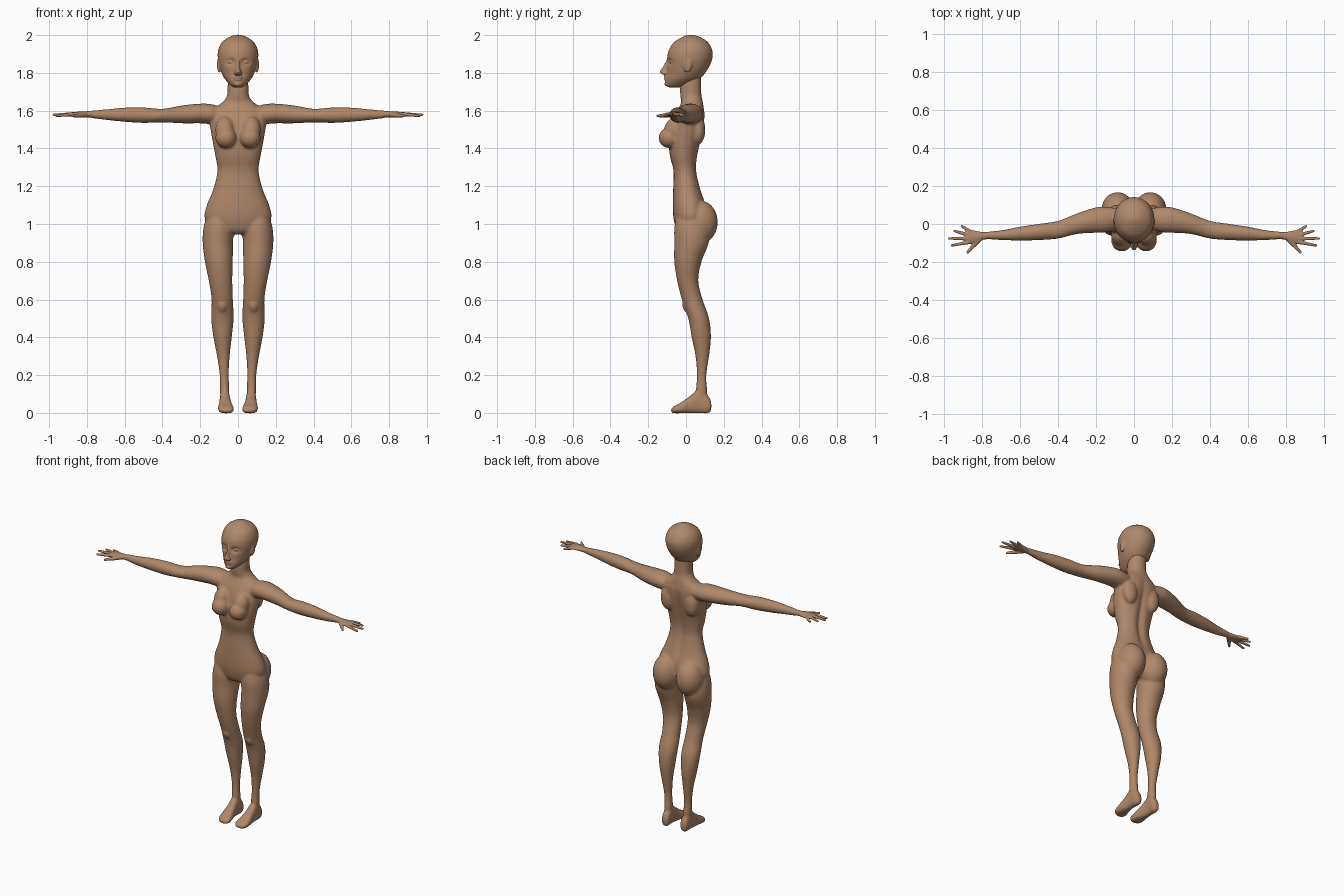
import bpy, bmesh, math
from mathutils import Matrix, Vector

cube = bpy.data.objects.get("Cube")
if cube:
    bpy.data.objects.remove(cube)

skin = bpy.data.materials.new("tan skin")
skin.use_nodes = True
skin.diffuse_color = (0.43, 0.245, 0.14, 1)
bsdf = skin.node_tree.nodes["Principled BSDF"]
bsdf.inputs["Base Color"].default_value = skin.diffuse_color
bsdf.inputs["Roughness"].default_value = 0.6


def spline(rows, steps=6):
    """Smoothly interpolate every column of a station table."""
    out = []
    last = len(rows) - 1
    for i in range(last):
        p0, p1, p2, p3 = (rows[min(max(i + k, 0), last)] for k in (-1, 0, 1, 2))
        for j in range(steps):
            t = j / steps
            out.append([0.5 * (2 * b + (c - a) * t + (2 * a - 5 * b + 4 * c - d) * t * t
                               + (3 * b - a - 3 * c + d) * t ** 3)
                        for a, b, c, d in zip(p0, p1, p2, p3)])
    return out + [list(rows[-1])]


def loft(bm, rows, axis="z", side=1, power=2.0, dent=None, count=48):
    """Rows are (position, a low, a high, b low, b high) along one axis."""
    rings = []
    for t, a0, a1, b0, b1 in spline(rows):
        ring = []
        for k in range(count):
            ang = math.tau * k / count
            c, s = math.cos(ang), math.sin(ang)
            a = (a0 + a1) / 2 + (a1 - a0) / 2 * math.copysign(abs(c) ** (2 / power), c)
            b = (b0 + b1) / 2 + (b1 - b0) / 2 * math.copysign(abs(s) ** (2 / power), s)
            p = Vector({"x": (t, a, b), "y": (a, t, b), "z": (a, b, t)}[axis])
            if dent:
                p.y += dent(p, s)
            p.x *= side
            ring.append(bm.verts.new(p))
        rings.append(ring)
    for low, high in zip(rings, rings[1:]):
        for k in range(count):
            n = (k + 1) % count
            bm.faces.new((low[k], low[n], high[n], high[k]))
    bm.faces.new(rings[0][::-1])
    bm.faces.new(rings[-1])


def ball(bm, centre, radii, tilt=0.0):
    m = (Matrix.Translation(centre) @ Matrix.Rotation(tilt, 4, "X")
         @ Matrix.Diagonal((*radii, 1)))
    bmesh.ops.create_uvsphere(bm, u_segments=32, v_segments=20, radius=1, matrix=m)


def rod(bm, start, end, r0, r1):
    start, end = Vector(start), Vector(end)
    d = end - start
    m = (Matrix.Translation((start + end) / 2) @ d.to_track_quat("Z", "Y").to_matrix().to_4x4())
    bmesh.ops.create_cone(bm, cap_ends=True, segments=16, radius1=r0, radius2=r1,
                          depth=d.length, matrix=m)
    ball(bm, end, (r1, r1, r1))


def finish(bm, name, voxel, passes):
    """Fuse the overlapping volumes into one smooth skin."""
    bmesh.ops.recalc_face_normals(bm, faces=bm.faces)
    mesh = bpy.data.meshes.new(name)
    bm.to_mesh(mesh)
    bm.free()
    mesh.materials.append(skin)
    ob = bpy.data.objects.new(name, mesh)
    bpy.context.collection.objects.link(ob)
    fuse = ob.modifiers.new("fuse", "REMESH")
    fuse.mode = "VOXEL"
    fuse.voxel_size = voxel
    fuse.use_smooth_shade = True
    soft = ob.modifiers.new("soften", "SMOOTH")
    soft.factor = 0.5
    soft.iterations = passes
    bpy.context.view_layer.objects.active = ob
    for mod in ("fuse", "soften"):
        bpy.ops.object.modifier_apply(modifier=mod)
    return ob


def spine(p, s):
    if s <= 0:
        return 0
    return -0.016 * math.exp(-(p.x / 0.022) ** 2) * math.exp(-((p.z - 1.35) / 0.22) ** 4)


def sockets(p, s):
    if s >= 0:
        return 0
    return 0.017 * math.exp(-((abs(p.x) - 0.038) / 0.022) ** 2 - ((p.z - 1.857) / 0.017) ** 2)


# Torso and neck: height, half width, front, back
torso = [(0.945, .05, -.025, .05), (.97, .13, -.05, .09), (1.03, .176, -.066, .11),
         (1.10, .165, -.07, .105), (1.18, .132, -.068, .08), (1.28, .109, -.066, .058),
         (1.36, .12, -.085, .063), (1.44, .135, -.09, .08), (1.52, .148, -.075, .096),
         (1.58, .15, -.055, .1), (1.615, .125, -.038, .095), (1.645, .082, -.026, .09),
         (1.68, .058, -.03, .082), (1.73, .055, -.03, .08), (1.8, .05, -.01, .08)]
# Leg: height, inner, outer, front, back
leg = [(1.04, .04, .165, -.05, .1), (.98, .025, .183, -.062, .12), (.9, .026, .187, -.062, .12),
       (.8, .028, .175, -.062, .082), (.7, .03, .155, -.047, .065), (.6, .027, .14, -.022, .088),
       (.5, .023, .142, .012, .122), (.4, .033, .13, .03, .132), (.3, .044, .111, .05, .122),
       (.2, .049, .097, .058, .108), (.12, .046, .096, .052, .112), (.05, .05, .09, .05, .115)]
# Foot: depth, inner, outer, sole, top
foot = [(.134, .055, .085, .015, .055), (.118, .043, .093, -.002, .09), (.07, .043, .096, -.002, .125),
        (.02, .036, .1, -.002, .088), (-.03, .024, .106, -.002, .053),
        (-.062, .022, .1, -.002, .036), (-.079, .04, .078, .003, .022)]
# Arm: reach, front, back, bottom, top
arm = [(.08, -.02, .08, 1.54, 1.615), (.14, -.042, .09, 1.53, 1.634), (.2, -.046, .088, 1.533, 1.637),
       (.3, -.053, .056, 1.533, 1.627), (.4, -.077, .017, 1.538, 1.61), (.5, -.085, .001, 1.535, 1.617),
       (.6, -.087, -.014, 1.541, 1.616), (.7, -.085, -.033, 1.551, 1.607), (.79, -.079, -.042, 1.563, 1.599)]

body = bmesh.new()
loft(body, [(z, -w, w, f, b) for z, w, f, b in torso], power=2.2, dent=spine)
for s in (1, -1):
    loft(body, leg, side=s)
    loft(body, foot, "y", side=s, power=2.5)
    loft(body, arm, "x", side=s)
    # Chest: rounded lower form with a sloping upper one
    ball(body, (s * .064, -.088, 1.456), (.056, .057, .054))
    ball(body, (s * .07, -.065, 1.5), (.05, .05, .072), -0.35)
    # Seat, shoulder blade and kneecap
    ball(body, (s * .086, .073, 1.01), (.086, .095, .115))
    ball(body, (s * .085, .065, 1.5), (.05, .037, .08))
    ball(body, (s * .083, .015, .575), (.032, .036, .045))
finish(body, "body", .0065, 9)

# Head: height, half width, front, back
head_rows = [(1.722, .02, -.085, -.03), (1.735, .04, -.108, .02), (1.765, .068, -.108, .07),
             (1.8, .087, -.101, .102), (1.84, .1, -.101, .126), (1.88, .107, -.1, .14),
             (1.92, .105, -.091, .139), (1.96, .087, -.066, .118), (1.985, .055, -.03, .084),
             (1.998, .025, .002, .05), (2.002, .006, .02, .03)]
nose = [(1.788, .01, -.118, -.08), (1.803, .018, -.139, -.08), (1.815, .013, -.134, -.08),
        (1.84, .009, -.118, -.08), (1.875, .009, -.1, -.08)]

head = bmesh.new()
for rows, rule in ((head_rows, sockets), (nose, None)):
    loft(head, [(z, -w, w, f, b) for z, w, f, b in rows], dent=rule)
ball(head, (0, -.105, 1.777), (.024, .012, .0065))
ball(head, (0, -.104, 1.764), (.02, .012, .007))
ball(head, (0, -.1, 1.742), (.022, .014, .014))
for s in (1, -1):
    ball(head, (s * .037, -.072, 1.857), (.02, .016, .009))
    ball(head, (s * .012, -.115, 1.797), (.01, .012, .008))
    ball(head, (s * .1, .012, 1.843), (.011, .021, .042), -0.2)
finish(head, "head", .004, 3)

# Hands: palm, then fingers given by knuckle and tip
palm = [(.76, -.079, -.043, 1.565, 1.599), (.8, -.084, -.042, 1.565, 1.597),
        (.84, -.1, -.035, 1.567, 1.595), (.872, -.106, -.03, 1.57, 1.592), (.89, -.1, -.036, 1.573, 1.59)]
fingers = [((.87, -.096), (.96, -.113), 1.572), ((.878, -.077), (.975, -.076), 1.578),
           ((.874, -.057), (.946, -.037), 1.578), ((.862, -.04), (.908, -.012), 1.574)]
for s, side in ((1, "left"), (-1, "right")):
    hand = bmesh.new()
    loft(hand, palm, "x", side=s)
    for (x0, y0), (x1, y1), z in fingers:
        rod(hand, (s * x0, y0, 1.582), (s * x1, y1, z), .0105, .0065)
    rod(hand, (s * .805, -.068, 1.58), (s * .845, -.112, 1.574), .016, .0115)
    rod(hand, (s * .845, -.112, 1.574), (s * .878, -.15, 1.572), .0115, .007)
    finish(hand, side + "_hand", .003, 4)
